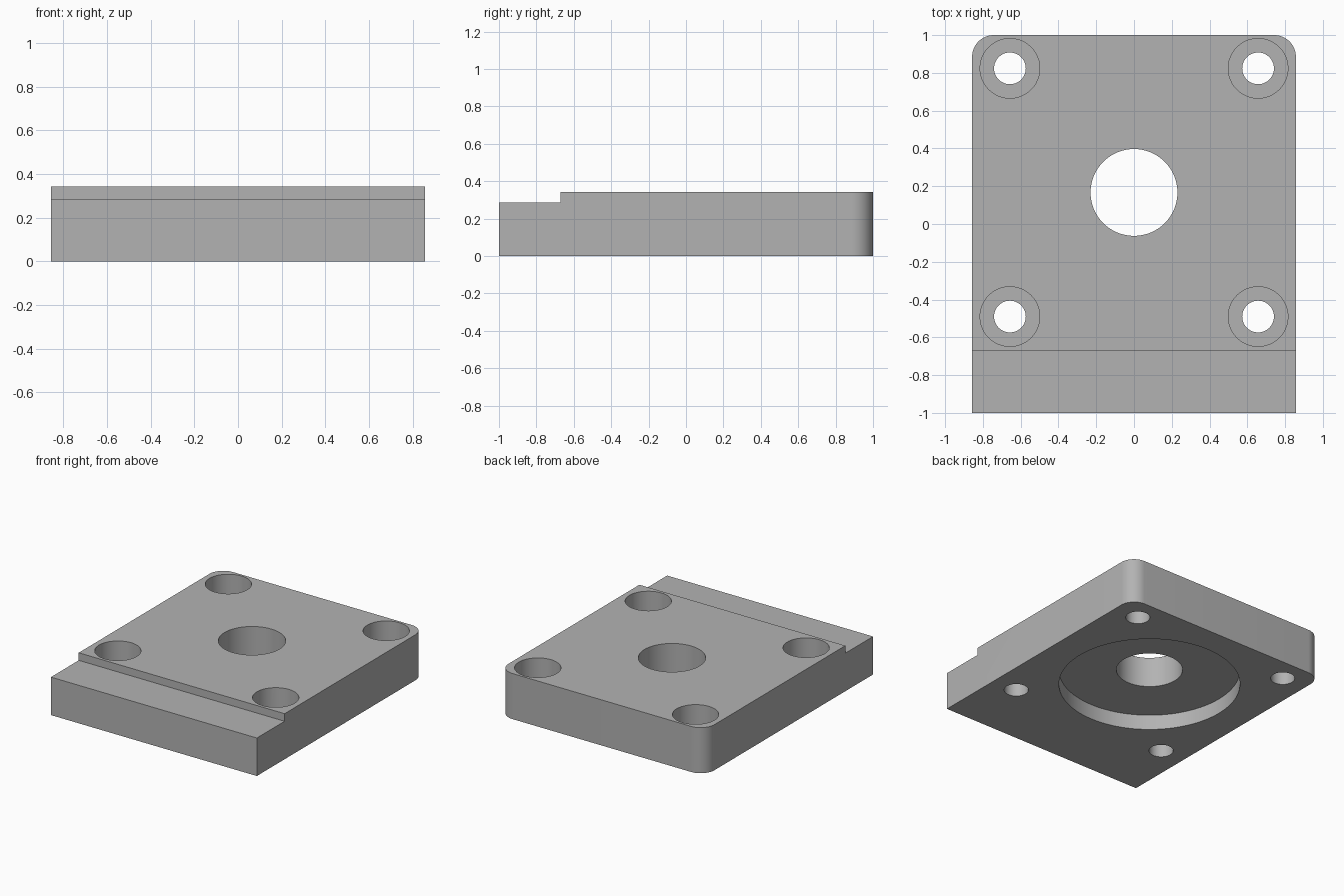
import bpy
import bmesh
import math
from mathutils import Matrix

cube = bpy.data.objects.get("Cube")
if cube:
    bpy.data.objects.remove(cube, do_unlink=True)

HALF_W, HEIGHT = 0.857, 0.343
STEP_Y, STEP_Z = -0.67, 0.286
CORNER = 0.114
BORE_Y = 0.167
BOLT = 0.657          # half the bolt spacing, in x and y around the bore

grey = bpy.data.materials.new("plain grey")
grey.use_nodes = True
grey.diffuse_color = (0.45, 0.45, 0.45, 1)
grey.node_tree.nodes["Principled BSDF"].inputs["Base Color"].default_value = (0.45, 0.45, 0.45, 1)


def add_object(name, bm):
    bmesh.ops.recalc_face_normals(bm, faces=bm.faces)
    mesh = bpy.data.meshes.new(name)
    bm.to_mesh(mesh)
    bm.free()
    mesh.materials.append(grey)
    obj = bpy.data.objects.new(name, mesh)
    bpy.context.collection.objects.link(obj)
    return obj


def cut_round(target, x, y, radius, z0, z1, sides=64):
    """Cut a vertical cylinder out of the target."""
    bm = bmesh.new()
    bmesh.ops.create_cone(bm, cap_ends=True, segments=sides,
                          radius1=radius, radius2=radius, depth=z1 - z0,
                          matrix=Matrix.Translation((x, y, (z0 + z1) / 2)))
    cutter = add_object("cutter", bm)
    cutter.hide_render = True
    mod = target.modifiers.new("cut", 'BOOLEAN')
    mod.operation = 'DIFFERENCE'
    mod.solver = 'EXACT'
    mod.object = cutter
    return cutter


# Stepped side profile, extruded across the width
bm = bmesh.new()
profile = [(-1, 0), (1, 0), (1, HEIGHT), (STEP_Y, HEIGHT), (STEP_Y, STEP_Z), (-1, STEP_Z)]
side = bm.faces.new([bm.verts.new((-HALF_W, y, z)) for y, z in profile])
extruded = bmesh.ops.extrude_face_region(bm, geom=[side])
bmesh.ops.translate(bm, vec=(2 * HALF_W, 0, 0),
                    verts=[v for v in extruded["geom"] if isinstance(v, bmesh.types.BMVert)])

# Rounded back corners
back = [e for e in bm.edges
        if all(v.co.y > 0.99 for v in e.verts) and abs(e.verts[0].co.z - e.verts[1].co.z) > 0.1]
bmesh.ops.bevel(bm, geom=back, offset=CORNER, segments=12, profile=0.5, affect='EDGES')
plate = add_object("mounting_plate", bm)

# Central bore and the wide recess underneath
cutters = [cut_round(plate, 0, BORE_Y, 0.23, -0.2, 0.6),
           cut_round(plate, 0, BORE_Y, 0.629, -0.2, 0.114, 96)]

# Counterbored bolt holes
for sx in (-1, 1):
    for sy in (-1, 1):
        x, y = sx * BOLT, BORE_Y + sy * BOLT
        cutters.append(cut_round(plate, x, y, 0.084, -0.2, 0.6, 48))
        cutters.append(cut_round(plate, x, y, 0.158, HEIGHT - 0.2, 0.6, 48))

# Bake the cuts and drop the cutters
bpy.context.view_layer.update()
graph = bpy.context.evaluated_depsgraph_get()
baked = bpy.data.meshes.new_from_object(plate.evaluated_get(graph))
plate.modifiers.clear()
plate.data = baked
baked.name = "mounting_plate"
baked.materials.clear()
baked.materials.append(grey)
for poly in baked.polygons:
    poly.material_index = 0
for cutter in cutters:
    bpy.data.objects.remove(cutter, do_unlink=True)

# Smooth round walls, sharp rims
bpy.ops.object.select_all(action='DESELECT')
plate.select_set(True)
bpy.context.view_layer.objects.active = plate
bpy.ops.object.shade_smooth_by_angle(angle=math.radians(30))
